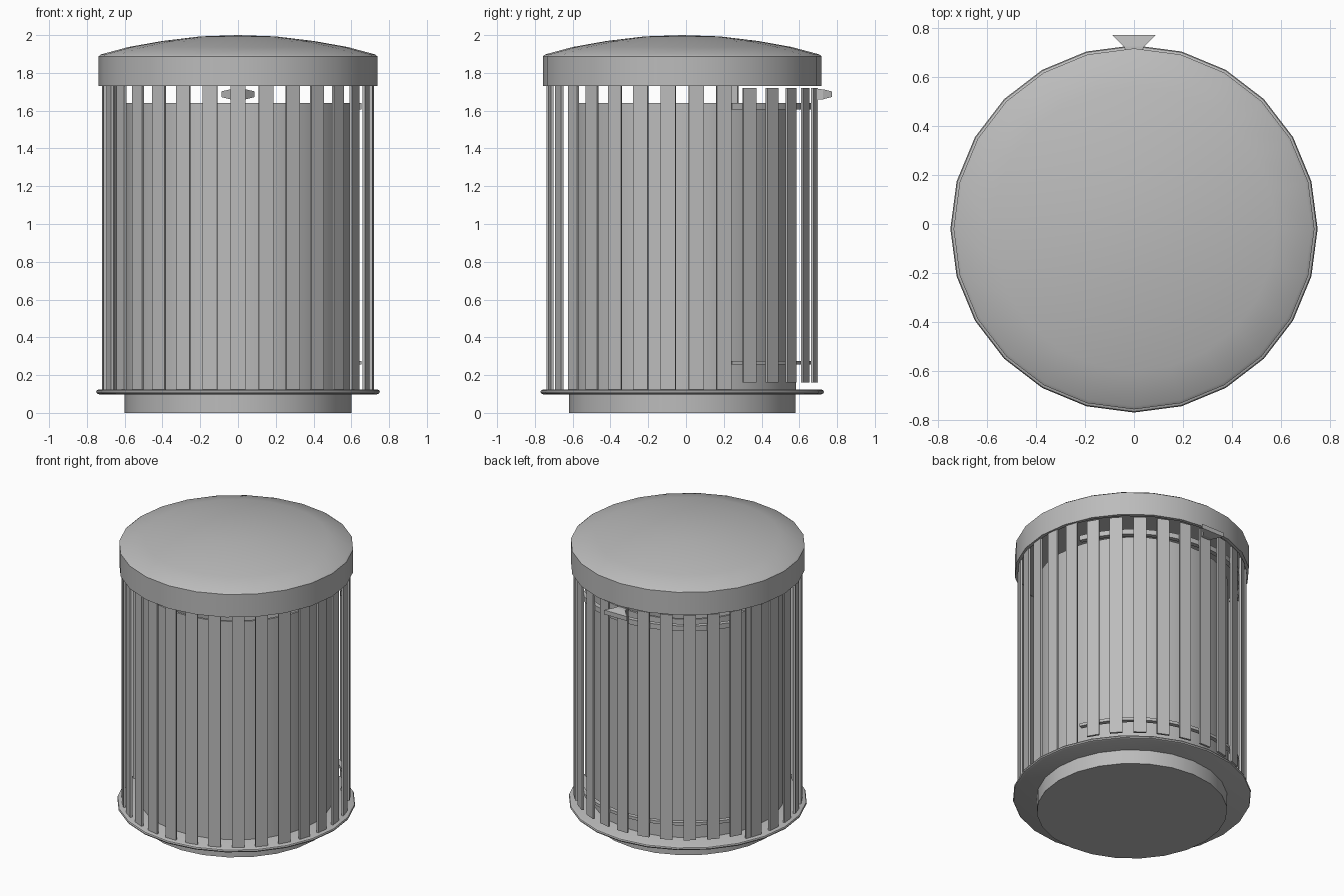
import bpy, bmesh
from math import cos, sin, radians, pi

old = bpy.data.objects.get("Cube")
if old:
    bpy.data.objects.remove(old)

CY = -0.02  # axis of the round body

metal = bpy.data.materials.new("grey metal")
metal.use_nodes = True
GREY = (0.5, 0.5, 0.5, 1)
metal.diffuse_color = GREY
metal.node_tree.nodes["Principled BSDF"].inputs["Base Color"].default_value = GREY


def finish(name, bm, smooth=None):
    bmesh.ops.recalc_face_normals(bm, faces=bm.faces)
    mesh = bpy.data.meshes.new(name)
    bm.to_mesh(mesh)
    bm.free()
    mesh.materials.append(metal)
    ob = bpy.data.objects.new(name, mesh)
    bpy.context.collection.objects.link(ob)
    if smooth:
        bpy.ops.object.select_all(action="DESELECT")
        ob.select_set(True)
        bpy.context.view_layer.objects.active = ob
        bpy.ops.object.shade_smooth_by_angle(angle=radians(smooth))
    return ob


def turned(name, profile, sides=24, smooth=30):
    """Spin a (radius, height) profile about the body axis."""
    bm = bmesh.new()
    verts = [bm.verts.new((r, 0, z)) for r, z in profile]
    edges = [bm.edges.new(pair) for pair in zip(verts, verts[1:])]
    bmesh.ops.spin(bm, geom=verts + edges, cent=(0, 0, 0), axis=(0, 0, 1),
                   angle=2 * pi, steps=sides, use_merge=True)
    bmesh.ops.remove_doubles(bm, verts=bm.verts, dist=0.0005)
    bmesh.ops.translate(bm, verts=bm.verts, vec=(0, CY, 0))
    return finish(name, bm, smooth)


def upright(name, azimuth, width, low, high, radius=0.712, thick=0.014):
    """Flat bar standing on the circle, facing outward."""
    bm = bmesh.new()
    bmesh.ops.create_cube(bm, size=1)
    bmesh.ops.scale(bm, verts=bm.verts, vec=(thick, width, high - low))
    a = radians(azimuth)
    for v in bm.verts:
        x, y = v.co.x + radius, v.co.y
        v.co = (x * cos(a) - y * sin(a), x * sin(a) + y * cos(a) + CY,
                v.co.z + (low + high) / 2)
    return finish(name, bm)


def band(name, start, end, low, high, inner=0.675, outer=0.705, steps=24):
    """Curved rail with square section."""
    bm = bmesh.new()
    rings = []
    for i in range(steps + 1):
        a = radians(start + (end - start) * i / steps)
        rings.append([bm.verts.new((r * cos(a), r * sin(a) + CY, z)) for r, z in
                      ((inner, low), (outer, low), (outer, high), (inner, high))])
    for p, q in zip(rings, rings[1:]):
        for k in range(4):
            n = (k + 1) % 4
            bm.faces.new((p[k], p[n], q[n], q[k]))
    bm.faces.new(rings[0])
    bm.faces.new(rings[-1])
    return finish(name, bm, 30)


# Foot and floor plate with rounded rim
turned("foot", [(0, 0), (0.6, 0), (0.6, 0.1), (0, 0.1)])
turned("base_plate", [(0, 0.098), (0.735, 0.098), (0.747, 0.103), (0.751, 0.111),
                      (0.747, 0.119), (0.735, 0.125), (0, 0.125)])

# Inner bin, open at the top
turned("liner", [(0, 0.125), (0.605, 0.125), (0.605, 1.64),
                 (0.59, 1.64), (0.59, 0.14), (0, 0.14)], 30)

# Shallow domed lid with a straight skirt
turned("lid", [(0, 1.75), (0.715, 1.75), (0.715, 1.73), (0.738, 1.73), (0.738, 1.888),
               (0.725, 1.898), (0.58, 1.937), (0.4, 1.969), (0.2, 1.993), (0, 2.0)])

# Slats: the back ones belong to the door and are shorter
for i in range(30):
    azimuth = 6 + 12 * i
    if 25 < azimuth < 155:
        upright("door_slat", azimuth, 0.08, 0.16, 1.72)
    else:
        upright("slat", azimuth, 0.08, 0.12, 1.74)
upright("hinge_post", 157, 0.035, 0.12, 1.74)

# Door rails
band("lower_door_rail", 22, 152, 0.255, 0.275)
band("upper_door_rail", 22, 152, 1.605, 1.64)

# Flared door handle
bm = bmesh.new()
rings = []
for half, y, low, high in ((0.03, 0.69, 1.66, 1.715), (0.04, 0.725, 1.66, 1.713),
                           (0.088, 0.772, 1.672, 1.702)):
    rings.append([bm.verts.new(c) for c in ((-half, y, low), (half, y, low),
                                            (half, y, high), (-half, y, high))])
for p, q in zip(rings, rings[1:]):
    for k in range(4):
        n = (k + 1) % 4
        bm.faces.new((p[k], p[n], q[n], q[k]))
bm.faces.new(rings[0])
bm.faces.new(rings[-1])
finish("door_handle", bm)
